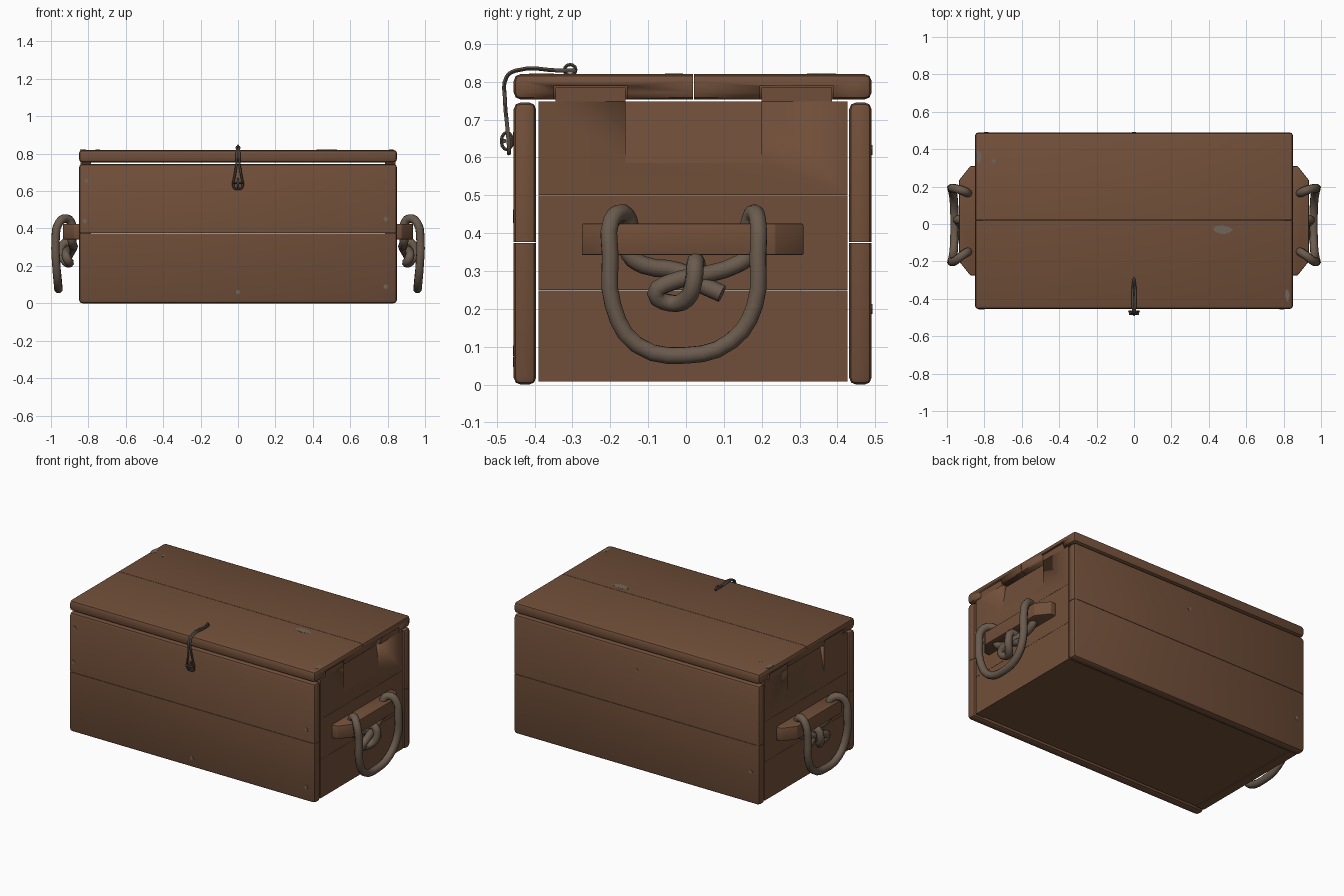
import bpy, bmesh, math
from mathutils import Vector

if "Cube" in bpy.data.objects:
    bpy.data.objects.remove(bpy.data.objects["Cube"])


def material(name, rgb):
    m = bpy.data.materials.new(name)
    m.use_nodes = True
    m.diffuse_color = (*rgb, 1)
    bsdf = m.node_tree.nodes["Principled BSDF"]
    bsdf.inputs["Base Color"].default_value = (*rgb, 1)
    bsdf.inputs["Roughness"].default_value = 0.8
    return m


WOOD = material("brown wood", (0.165, 0.078, 0.041))
ROPE = material("grey brown rope", (0.145, 0.104, 0.075))
METAL = material("dark metal", (0.09, 0.068, 0.052))
WORN = material("worn patch", (0.17, 0.13, 0.1))


def finish(name, mesh, mat, angle=35):
    obj = bpy.data.objects.new(name, mesh)
    bpy.context.collection.objects.link(obj)
    mesh.materials.clear()
    mesh.materials.append(mat)
    bpy.ops.object.select_all(action='DESELECT')
    obj.select_set(True)
    bpy.context.view_layer.objects.active = obj
    bpy.ops.object.shade_smooth_by_angle(angle=math.radians(angle))
    return obj


def prism(name, outline, axis, lo, hi, bevel=0.0, seam=None, mat=WOOD):
    """Extrude a 2D outline along an axis; edges on the seam plane stay sharp."""
    bm = bmesh.new()

    def place(a, b, c):
        return {'x': (c, a, b), 'y': (a, c, b), 'z': (a, b, c)}[axis]
    face = bm.faces.new([bm.verts.new(place(a, b, lo)) for a, b in outline])
    ext = bmesh.ops.extrude_face_region(bm, geom=[face])
    shift = Vector(place(0, 0, hi - lo))
    bmesh.ops.translate(bm, vec=shift,
                        verts=[v for v in ext["geom"] if isinstance(v, bmesh.types.BMVert)])
    bmesh.ops.recalc_face_normals(bm, faces=bm.faces[:])
    if bevel:
        edges = [e for e in bm.edges if not (
            seam and all(abs(v.co[seam[0]] - seam[1]) < 1e-4 for v in e.verts))]
        bmesh.ops.bevel(bm, geom=edges, offset=bevel, segments=2, profile=0.5,
                        affect='EDGES', clamp_overlap=True)
    mesh = bpy.data.meshes.new(name)
    bm.to_mesh(mesh)
    bm.free()
    return finish(name, mesh, mat)


def box(name, x, y, z, **kw):
    return prism(name, [(x[0], y[0]), (x[1], y[0]), (x[1], y[1]), (x[0], y[1])],
                 'z', z[0], z[1], **kw)


def cut(target, cutter):
    """Subtract the cutter for good, then drop it."""
    mod = target.modifiers.new("cut", 'BOOLEAN')
    mod.operation, mod.solver, mod.object = 'DIFFERENCE', 'EXACT', cutter
    bpy.ops.object.select_all(action='DESELECT')
    target.select_set(True)
    bpy.context.view_layer.objects.active = target
    bpy.ops.object.modifier_apply(modifier=mod.name)
    bpy.data.objects.remove(cutter)


def tube(name, points, radius, mat, sides=2, res=4, cyclic=False):
    """Round cord through the given points, turned into a mesh."""
    cu = bpy.data.curves.new(name, 'CURVE')
    cu.dimensions = '3D'
    cu.bevel_depth, cu.bevel_resolution, cu.resolution_u = radius, sides, res
    cu.use_fill_caps = True
    sp = cu.splines.new('BEZIER')
    sp.bezier_points.add(len(points) - 1)
    for bp, p in zip(sp.bezier_points, points):
        bp.co = p
        bp.handle_left_type = bp.handle_right_type = 'AUTO'
    sp.use_cyclic_u = cyclic
    tmp = bpy.data.objects.new(name, cu)
    bpy.context.collection.objects.link(tmp)
    bpy.context.view_layer.update()
    mesh = bpy.data.meshes.new_from_object(
        tmp.evaluated_get(bpy.context.evaluated_depsgraph_get()))
    bpy.data.objects.remove(tmp)
    return finish(name, mesh, mat, 60)


FULL = (-0.85, 0.85)
TABS = [(-0.345, -0.16), (0.2, 0.385)]

# Front and back walls, two boards each
for side, y in (("front", (-0.455, -0.396)), ("back", (0.431, 0.49))):
    box(side + "_lower_board", FULL, y, (0, 0.374), bevel=0.018, seam=(2, 0.374))
    box(side + "_upper_board", FULL, y, (0.376, 0.745), bevel=0.018, seam=(2, 0.376))

# Floor
box("floor_board", (-0.83, 0.83), (-0.39, 0.425), (0.012, 0.05))

# Lid planks, notched over the end tabs
lids = [box("lid_front_plank", FULL, (-0.455, 0.019), (0.753, 0.82), bevel=0.018, seam=(1, 0.019)),
        box("lid_back_plank", FULL, (0.021, 0.49), (0.753, 0.82), bevel=0.018, seam=(1, 0.021))]
for lid, tab in zip(lids, TABS):
    for s in (-1, 1):
        xs = sorted((s * 0.775, s * 0.9))
        cut(lid, box("notch", xs, (tab[0] - 0.004, tab[1] + 0.004), (0.7, 0.788)))

# Loop of each carrying rope as (x, y, z), running from the knot through the batten and back
HANDLE = [
    (0.91, 0.095, 0.24), (0.9, 0.04, 0.265), (0.88, -0.02, 0.3), (0.885, -0.11, 0.315),
    (0.888, -0.15, 0.345), (0.888, -0.148, 0.42), (0.915, -0.165, 0.453), (0.958, -0.198, 0.43),
    (0.975, -0.2, 0.34), (0.972, -0.193, 0.21), (0.963, -0.13, 0.105), (0.96, 0.0, 0.077),
    (0.963, 0.12, 0.115), (0.972, 0.182, 0.21), (0.975, 0.19, 0.34), (0.958, 0.19, 0.43),
    (0.915, 0.178, 0.453), (0.888, 0.165, 0.42), (0.888, 0.17, 0.345), (0.885, 0.13, 0.315),
    (0.9, 0.05, 0.29), (0.92, -0.04, 0.27), (0.915, -0.08, 0.24), (0.9, -0.04, 0.215),
    (0.925, 0.0, 0.225), (0.945, 0.02, 0.27), (0.925, 0.025, 0.325), (0.885, 0.03, 0.31)]

# Both ends: three boards, tabs, batten and rope
for s, side in ((1, "left"), (-1, "right")):
    xs = sorted((s * 0.785, s * 0.842))
    for i, (z0, z1) in enumerate(((0.008, 0.249), (0.25, 0.499), (0.5, 0.748))):
        board = box(f"{side}_end_board_{i + 1}", xs, (-0.39, 0.427), (z0, z1))
    hollow = [(s * 0.843, 0.58), (s * 0.9, 0.58), (s * 0.9, 0.8), (s * 0.803, 0.8)]
    cut(board, prism("hollow", hollow, 'y', -0.16, 0.2))
    for i, tab in enumerate(TABS):
        box(f"{side}_end_tab_{i + 1}", xs, tab, (0.747, 0.785))
    outline = [(s * x, y) for x, y in ((0.83, -0.275), (0.875, -0.275), (0.935, -0.2),
                                      (0.935, 0.235), (0.875, 0.31), (0.83, 0.31))]
    prism(side + "_batten", outline, 'z', 0.342, 0.425, bevel=0.004)
    tube(side + "_rope_handle", [(s * x, y, z) for x, y, z in HANDLE], 0.0235, ROPE, res=3)

# Wire hasp: two strands meeting on the lid and opening into a teardrop in front
for s, side in ((1, "left"), (-1, "right")):
    tube(side + "_hasp_wire", [
        (0, -0.29, 0.829), (s * 0.006, -0.33, 0.829), (s * 0.006, -0.45, 0.829),
        (s * 0.006, -0.474, 0.812), (s * 0.008, -0.478, 0.75), (s * 0.018, -0.472, 0.68),
        (s * 0.025, -0.468, 0.63), (s * 0.015, -0.468, 0.613), (0, -0.468, 0.611)],
        0.006, METAL, sides=1)


def ring(name, y, z, ry, rz):
    pts = [(0, y + ry * math.cos(k * math.pi / 3), z + rz * math.sin(k * math.pi / 3))
           for k in range(6)]
    tube(name, pts, 0.005, METAL, sides=1, res=2, cyclic=True)


ring("lid_staple", -0.306, 0.831, 0.015, 0.014)
ring("front_staple", -0.473, 0.643, 0.014, 0.023)
tube("front_pin", [(-0.026, -0.48, 0.643), (0.026, -0.48, 0.643)], 0.006, METAL, sides=1)


# Worn patches as thin irregular plates
def patch(name, axis, u, v, ru, rv, level):
    outline = [(u + ru * r * math.cos(k * math.pi / 4), v + rv * r * math.sin(k * math.pi / 4))
               for k, r in enumerate((1, 0.8, 0.9, 1, 1, 0.85, 1, 0.9))]
    prism(name, outline, axis, level - 0.002, level + 0.002, mat=WORN)


for i, (x, z) in enumerate(((-0.81, 0.655), (-0.82, 0.44), (0.79, 0.45), (0.79, 0.09), (0, 0.06))):
    patch(f"front_patch_{i + 1}", 'y', x, z, 0.012, 0.014, -0.455)
for i, (x, y, rx, ry) in enumerate(((0.475, -0.03, 0.055, 0.025), (-0.83, 0.36, 0.016, 0.04),
                                    (-0.75, 0.335, 0.012, 0.012), (0.82, -0.38, 0.012, 0.035))):
    patch(f"lid_patch_{i + 1}", 'z', x, y, rx, ry, 0.819)
for i, (x, z) in enumerate(((0.0, 0.62), (-0.79, 0.2))):
    patch(f"back_patch_{i + 1}", 'y', x, z, 0.012, 0.014, 0.49)
